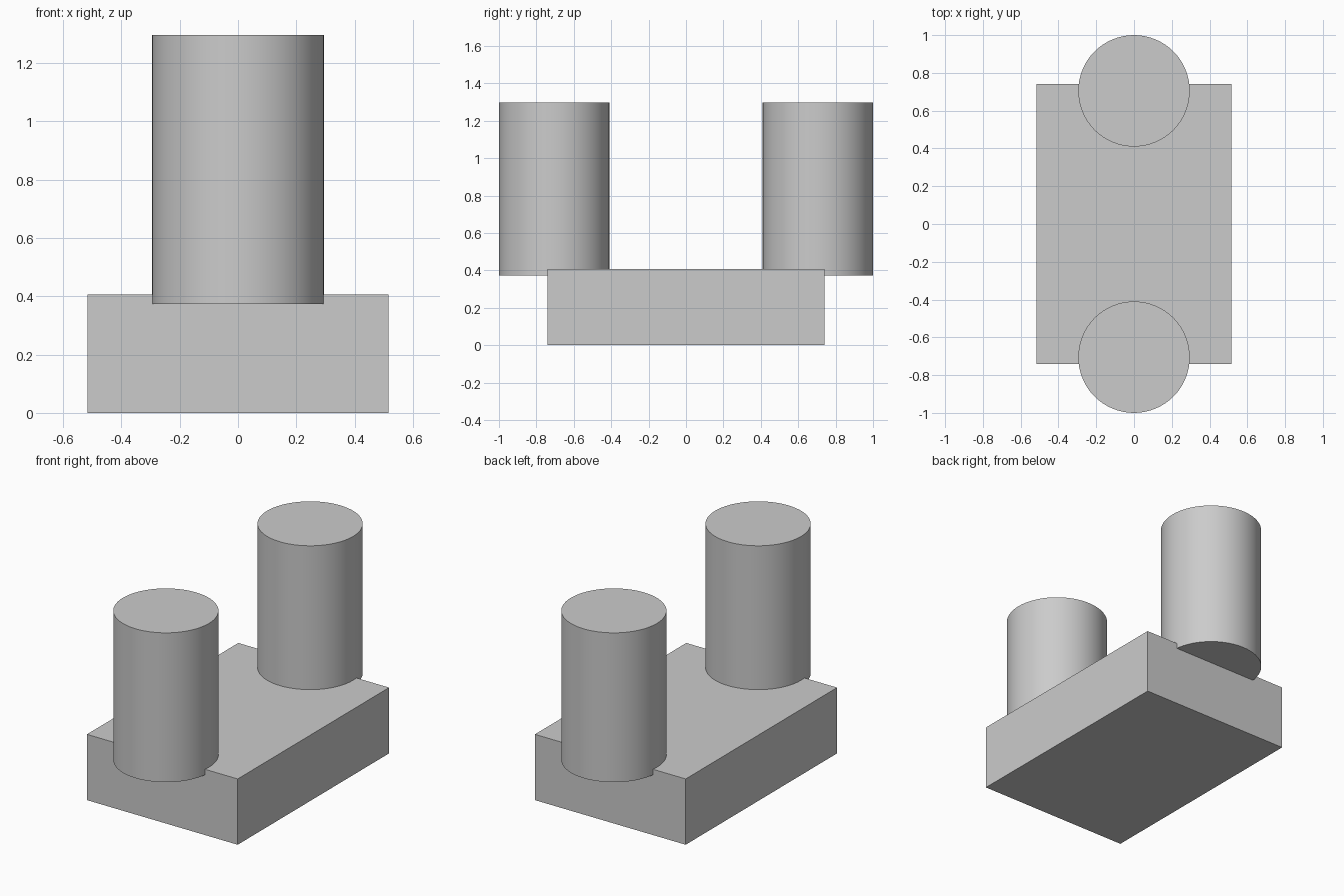
import bpy
import math

cube = bpy.data.objects.get("Cube")
if cube:
    bpy.data.objects.remove(cube, do_unlink=True)

# Single plain grey
GREY = (0.6, 0.6, 0.6, 1.0)
grey = bpy.data.materials.new("plain_grey")
grey.use_nodes = True
grey.diffuse_color = GREY
grey.node_tree.nodes["Principled BSDF"].inputs["Base Color"].default_value = GREY

BASE_SIZE = (1.032, 1.48, 0.407)
RADIUS = 0.295
BOTTOM, TOP = 0.373, 1.297


def finish(name):
    obj = bpy.context.object
    obj.name = obj.data.name = name
    obj.data.materials.append(grey)
    return obj


# Rectangular base block
bpy.ops.mesh.primitive_cube_add(size=1, location=(0, 0, BASE_SIZE[2] / 2))
base = finish("base_block")
base.scale = BASE_SIZE
bpy.ops.object.transform_apply(location=False, rotation=False, scale=True)

# Upright posts, sunk slightly into the base and overhanging its ends
for name, side in (("front_post", -1), ("back_post", 1)):
    bpy.ops.mesh.primitive_cylinder_add(
        vertices=64, radius=RADIUS, depth=TOP - BOTTOM,
        location=(0, side * (1 - RADIUS), (TOP + BOTTOM) / 2))
    finish(name)
    bpy.ops.object.shade_smooth_by_angle(angle=math.radians(30))
